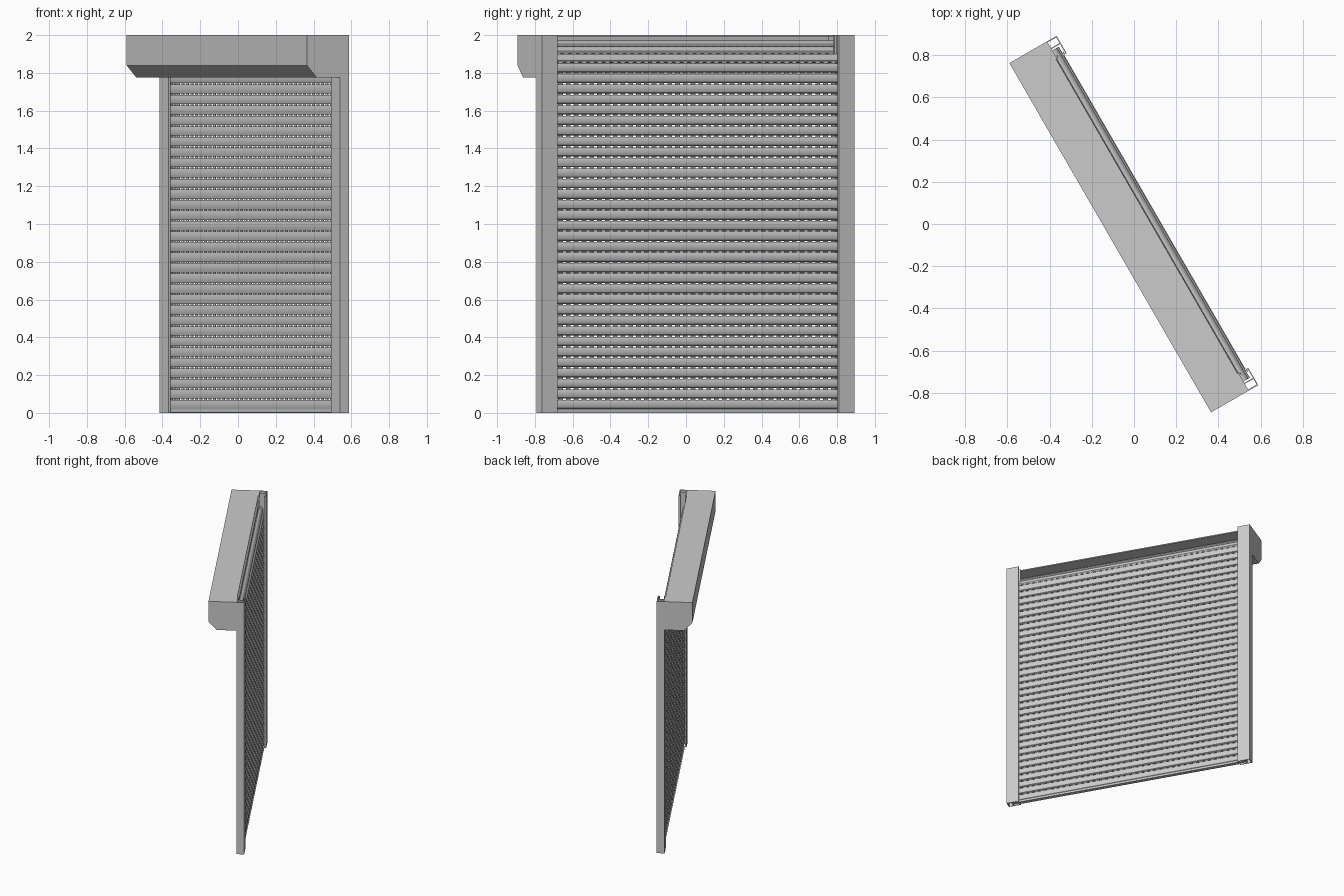
import bpy, bmesh, math
from mathutils import Matrix, Vector

if "Cube" in bpy.data.objects:
    bpy.data.objects.remove(bpy.data.objects["Cube"])

# Local frame: x = along the width, y = outward from the curtain, z = up
TURN = Matrix.Rotation(math.radians(-60), 4, 'Z')
HALF = 0.955          # half width
PITCH = 0.0557        # slat spacing


def finish(name, bm, smooth=False):
    bmesh.ops.recalc_face_normals(bm, faces=bm.faces)
    bm.transform(TURN)
    me = bpy.data.meshes.new(name)
    bm.to_mesh(me)
    bm.free()
    ob = bpy.data.objects.new(name, me)
    bpy.context.collection.objects.link(ob)
    if smooth:
        bpy.context.view_layer.objects.active = ob
        ob.select_set(True)
        bpy.ops.object.shade_smooth_by_angle(angle=math.radians(35))
        ob.select_set(False)
    return ob


def prism(bm, pts, vec):
    """Extrude a closed outline of 3D points along a vector."""
    f = bm.faces.new([bm.verts.new(p) for p in pts])
    r = bmesh.ops.extrude_face_region(bm, geom=[f], use_keep_orig=True)
    vs = [g for g in r['geom'] if isinstance(g, bmesh.types.BMVert)]
    bmesh.ops.translate(bm, verts=vs, vec=vec)


def box(bm, x0, x1, y0, y1, z0, z1):
    prism(bm, [(x0, y0, z0), (x1, y0, z0), (x1, y1, z0), (x0, y1, z0)],
          (0, 0, z1 - z0))


# Housing shell, open towards the curtain, with a chamfered lower back edge
bm = bmesh.new()
outer = [(0.071, 2.0), (-0.13, 2.0), (-0.13, 1.84), (-0.07, 1.775), (0.071, 1.775)]
inner = [(0.071, 1.783), (-0.067, 1.783), (-0.122, 1.843), (-0.122, 1.992), (0.071, 1.992)]
prism(bm, [(-HALF, y, z) for y, z in outer + inner], (2 * HALF, 0, 0))
finish("housing_shell", bm)

# Housing end caps
bm = bmesh.new()
for x, t in ((-HALF, 0.012), (HALF, -0.012)):
    prism(bm, [(x, y, z) for y, z in outer], (t, 0, 0))
finish("housing_end_caps", bm)

# Guide rails: C channels with hooked lips at the slot
rail = [(0.955, 0.071), (0.955, 0.128), (0.86, 0.128), (0.86, 0.114),
        (0.875, 0.114), (0.875, 0.118), (0.866, 0.118), (0.866, 0.123),
        (0.949, 0.123), (0.949, 0.076), (0.866, 0.076), (0.866, 0.080),
        (0.875, 0.080), (0.875, 0.084), (0.86, 0.084), (0.86, 0.071)]
for side, s in (("left", -1), ("right", 1)):
    bm = bmesh.new()
    prism(bm, [(s * x, y, 0) for x, y in rail], (0, 0, 2))
    # inner rib splitting the channel from its hollow chamber
    a, b = sorted((s * 0.913, s * 0.918))
    box(bm, a, b, 0.076, 0.123, 0, 2)
    finish(side + "_guide_rail", bm)

# Curtain slats: bulged profile, straight run, then bending into the housing
slat = [(-0.011, 0.001), (0.001, 0.001), (0.008, 0.006), (0.011, 0.015),
        (0.012, 0.025), (0.011, 0.035), (0.008, 0.044), (0.001, 0.050),
        (-0.011, 0.050), (-0.014, 0.038), (-0.015, 0.025), (-0.014, 0.013)]
SW = 0.905
tilts = [0] * 33 + [30, 48, 60]
slats, joints = bmesh.new(), bmesh.new()
y, z = 0.099, 0.0186
for deg in tilts:
    a = math.radians(deg)
    up = Vector((0, -math.sin(a), math.cos(a)))
    out = Vector((0, math.cos(a), math.sin(a)))
    base = Vector((0, y, z))
    left = Vector((-SW, 0, 0))
    prism(slats, [base + left + out * p + up * q for p, q in slat], (2 * SW, 0, 0))
    # perforated joint strip: small bridges leaving light slots between them
    n = 38
    step = 2 * SW / n
    for i in range(n):
        c = base + Vector((-SW + i * step, 0, 0))
        prism(joints, [c + out * p + up * q for p, q in
                       ((-0.004, 0.049), (0.0, 0.049), (0.0, PITCH + 0.002),
                        (-0.004, PITCH + 0.002))], (step * 0.55, 0, 0))
    y += up.y * PITCH
    z += up.z * PITCH
finish("curtain_slats", slats, True)
finish("slat_joints", joints)

# Bottom bar of the curtain with a small foot flange
bm = bmesh.new()
box(bm, -SW, SW, 0.090, 0.108, 0.004, 0.0196)
box(bm, -0.858, 0.858, 0.084, 0.114, 0.0, 0.006)
finish("bottom_bar", bm)
